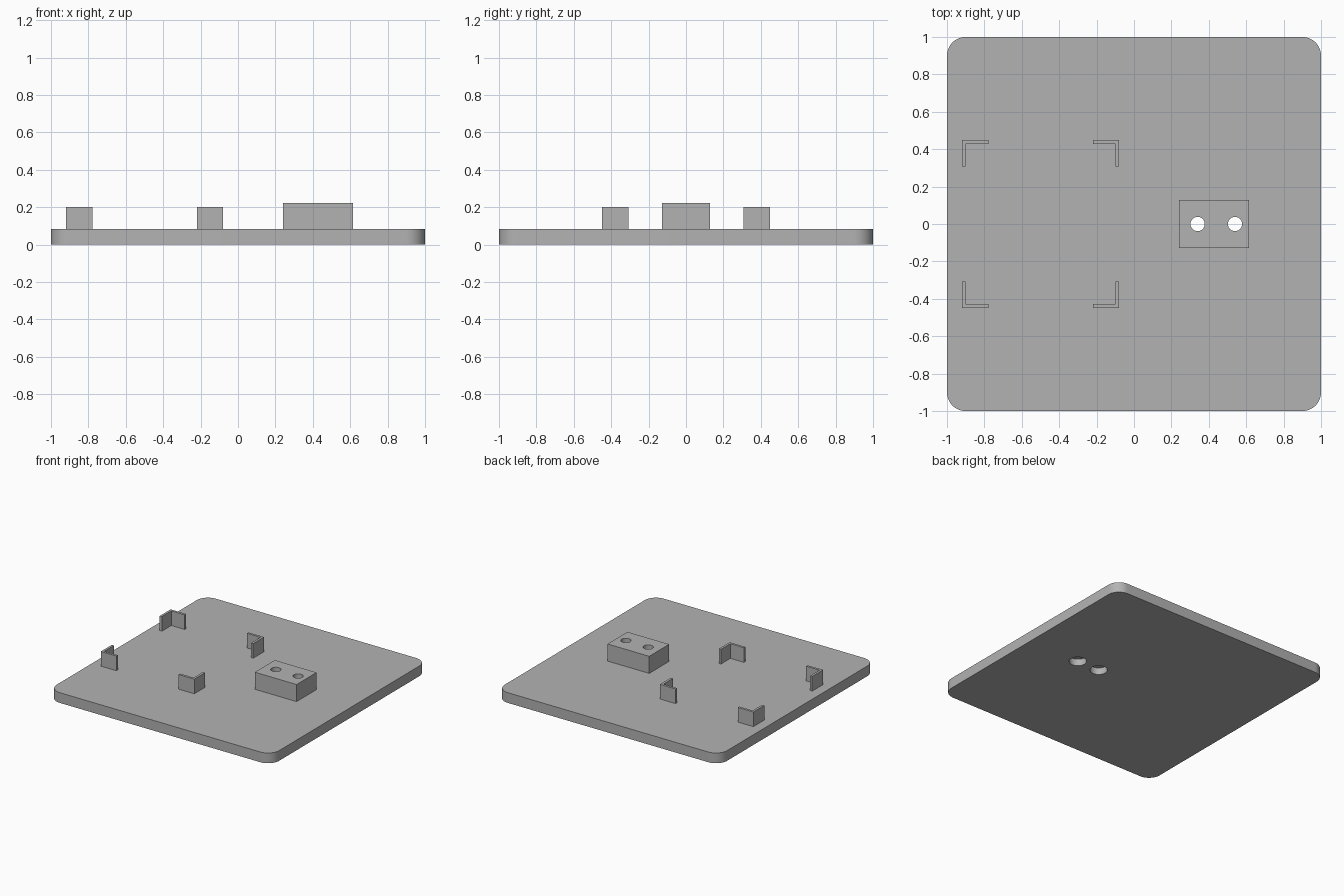
import bpy, bmesh
from mathutils import Matrix, Vector

cube = bpy.data.objects.get("Cube")
if cube:
    bpy.data.objects.remove(cube, do_unlink=True)

grey = bpy.data.materials.new("plain_grey")
grey.use_nodes = True
colour = (0.45, 0.45, 0.45, 1)
grey.diffuse_color = colour
grey.node_tree.nodes["Principled BSDF"].inputs["Base Color"].default_value = colour

PLATE_TOP, BRACKET_TOP, BLOCK_TOP = 0.083, 0.202, 0.222


def finish(bm, name):
    mesh = bpy.data.meshes.new(name)
    bm.to_mesh(mesh)
    bm.free()
    mesh.materials.append(grey)
    obj = bpy.data.objects.new(name, mesh)
    bpy.context.collection.objects.link(obj)
    return obj


def box(name, x, y, z):
    bm = bmesh.new()
    size = Vector((x[1] - x[0], y[1] - y[0], z[1] - z[0]))
    mid = Vector((sum(x), sum(y), sum(z))) / 2
    bmesh.ops.create_cube(bm, size=1, matrix=Matrix.Translation(mid) @ Matrix.Diagonal(size).to_4x4())
    return finish(bm, name)


def cylinder(name, x, radius, z):
    bm = bmesh.new()
    bmesh.ops.create_cone(bm, cap_ends=True, segments=48, radius1=radius, radius2=radius,
                          depth=z[1] - z[0], matrix=Matrix.Translation((x, 0, sum(z) / 2)))
    obj = finish(bm, name)
    obj.hide_render = True
    obj.hide_set(True)
    return obj


def bracket(name, x, y, dx, dy, arm=0.14, wall=0.019):
    # L-shaped profile growing inward from its outer corner
    outline = [(0, 0), (arm, 0), (arm, wall), (wall, wall), (wall, arm), (0, arm)]
    bm = bmesh.new()
    face = bm.faces.new([bm.verts.new((x + dx * u, y + dy * v, PLATE_TOP)) for u, v in outline])
    top = bmesh.ops.extrude_face_region(bm, geom=[face])["geom"]
    bmesh.ops.translate(bm, vec=(0, 0, BRACKET_TOP - PLATE_TOP),
                        verts=[g for g in top if isinstance(g, bmesh.types.BMVert)])
    bmesh.ops.recalc_face_normals(bm, faces=bm.faces)
    return finish(bm, name)


# Base plate with rounded upright corners
plate = box("base_plate", (-1, 1), (-1, 1), (0, PLATE_TOP))
bm = bmesh.new()
bm.from_mesh(plate.data)
upright = [e for e in bm.edges if abs(e.verts[0].co.z - e.verts[1].co.z) > 0.01]
bmesh.ops.bevel(bm, geom=upright, offset=0.1, segments=12, profile=0.5, affect='EDGES')
bm.to_mesh(plate.data)
bm.free()

# Raised mounting block
block = box("mounting_block", (0.241, 0.616), (-0.128, 0.128), (PLATE_TOP, BLOCK_TOP))

# Two screw holes, widened from the underside
for side, x in (("right", 0.34), ("left", 0.54)):
    shaft = cylinder(side + "_hole_cutter", x, 0.038, (-0.1, 0.4))
    recess = cylinder(side + "_recess_cutter", x, 0.064, (-0.1, 0.055))
    for part, cutter in ((plate, recess), (plate, shaft), (block, shaft)):
        cut = part.modifiers.new(cutter.name, 'BOOLEAN')
        cut.operation = 'DIFFERENCE'
        cut.solver = 'EXACT'
        cut.object = cutter

# Four corner brackets
for end, x, dx in (("right", -0.919, 1), ("left", -0.079, -1)):
    for depth, y, dy in (("front", -0.448, 1), ("back", 0.448, -1)):
        bracket(f"{depth}_{end}_bracket", x, y, dx, dy)

# Smooth the round walls, keep the edges crisp
bpy.ops.object.select_all(action='DESELECT')
for part in (plate, block):
    part.select_set(True)
    bpy.context.view_layer.objects.active = part
    for modifier in list(part.modifiers):
        bpy.ops.object.modifier_apply(modifier=modifier.name)
bpy.ops.object.shade_smooth_by_angle(angle=0.6)
